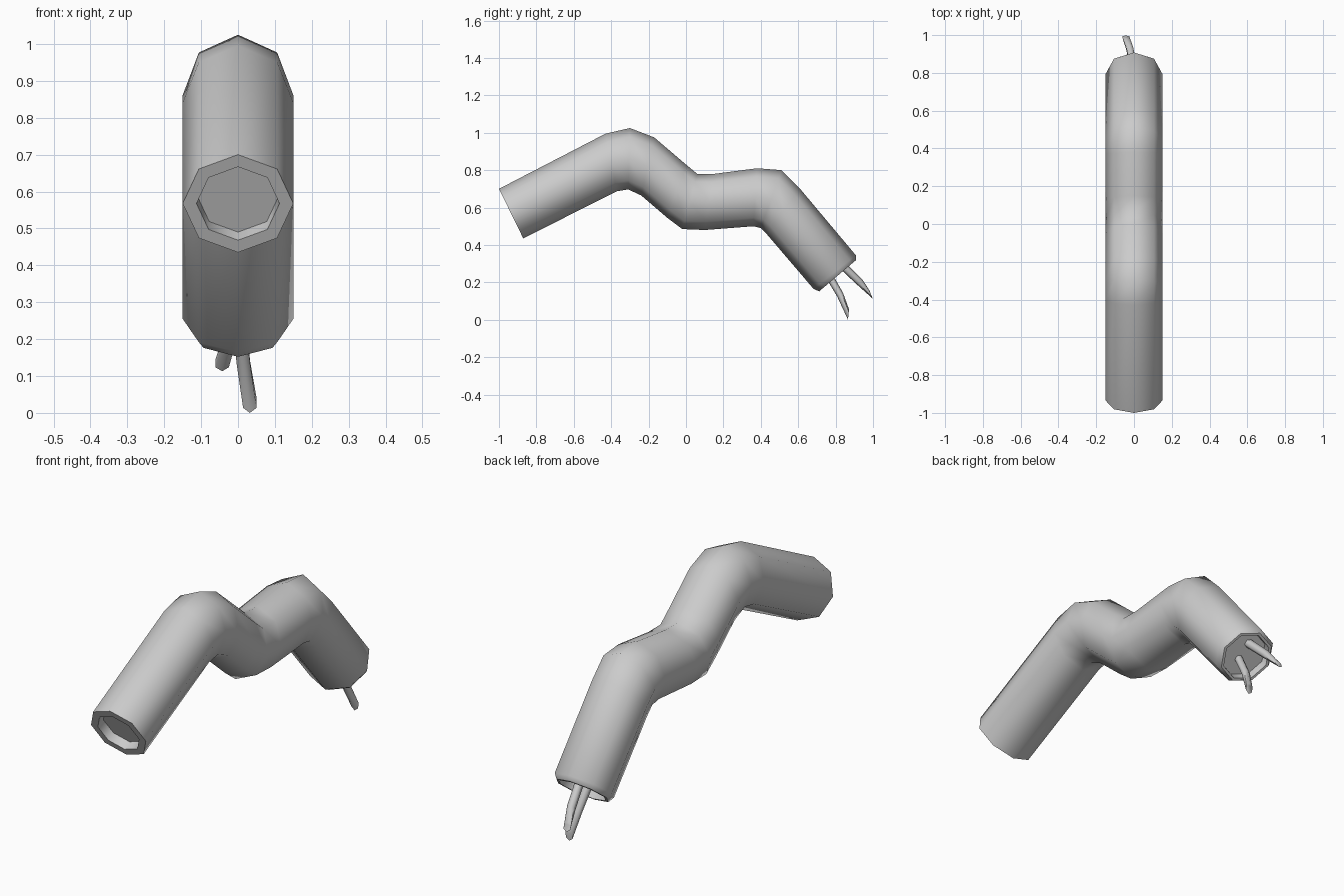
import bpy, bmesh, math
from mathutils import Vector

if "Cube" in bpy.data.objects:
    bpy.data.objects.remove(bpy.data.objects["Cube"])


def section(top, bottom, half_width, sides, x=0.0):
    """Ring of points spanning two (y, z) side-view points."""
    t, b = Vector((x, *top)), Vector((x, *bottom))
    mid, up = (t + b) / 2, (t - b) / 2
    return [mid + up * math.cos(a) + Vector((half_width * math.sin(a), 0, 0))
            for a in (2 * math.pi * i / sides for i in range(sides))]


def inset(ring, scale, push):
    """Scaled copy of a ring, shifted by a (y, z) offset."""
    mid = sum(ring, Vector()) / len(ring)
    return [mid + (p - mid) * scale + Vector((0, *push)) for p in ring]


def loft(name, rings, angle):
    bm = bmesh.new()
    loops = [[bm.verts.new(p) for p in r] for r in rings]
    n = len(loops[0])
    for a, b in zip(loops, loops[1:]):
        for i in range(n):
            j = (i + 1) % n
            bm.faces.new((a[i], a[j], b[j], b[i]))
    bm.faces.new(loops[0])
    bm.faces.new(loops[-1])
    bmesh.ops.recalc_face_normals(bm, faces=bm.faces[:])
    for f in bm.faces:
        f.smooth = True
    mesh = bpy.data.meshes.new(name)
    bm.to_mesh(mesh)
    bm.free()
    mesh.set_sharp_from_angle(angle=math.radians(angle))
    ob = bpy.data.objects.new(name, mesh)
    bpy.context.collection.objects.link(ob)
    return ob


# bent tube: top and bottom outline points of each section
outline = [
    ((-1.0, .70), (-.87, .435)),
    ((-.43, .995), (-.37, .687)),
    ((-.30, 1.025), (-.31, .697)),
    ((-.17, .975), (-.24, .665)),
    ((0, .83), (-.10, .545)),
    ((.06, .78), (-.02, .485)),
    ((.15, .78), (.10, .48)),
    ((.38, .81), (.36, .50)),
    ((.51, .80), (.40, .49)),
    ((.61, .70), (.43, .46)),
    ((.908, .345), (.682, .165)),
]
body = [section(t, b, .15, 8) for t, b in outline]

# recessed mouth at the front, bevelled lip and recess at the back
lip = inset(body[0], .75, (0, 0))
mouth = [inset(lip, .98, (.04, .02)), lip]
rim = section((.908, .318), (.712, .152), .132, 8)
inner = inset(rim, .90, (0, 0))
loft("tube", mouth + body + [rim, inner, inset(inner, .98, (-.026, .031))], 50)

# two wires with slanted cut tips
wires = {
    "lower_wire": [((.765, .275), (.73, .255), 0.0),
                   ((.84, .143), (.808, .125), .015),
                   ((.872, .055), (.866, .0), .032)],
    "upper_wire": [((.83, .325), (.80, .295), 0.0),
                   ((.942, .217), (.912, .19), -.022),
                   ((.982, .155), (.998, .113), -.043)],
}
for name, path in wires.items():
    loft(name, [section(t, b, .021, 6, x) for t, b, x in path], 65)
